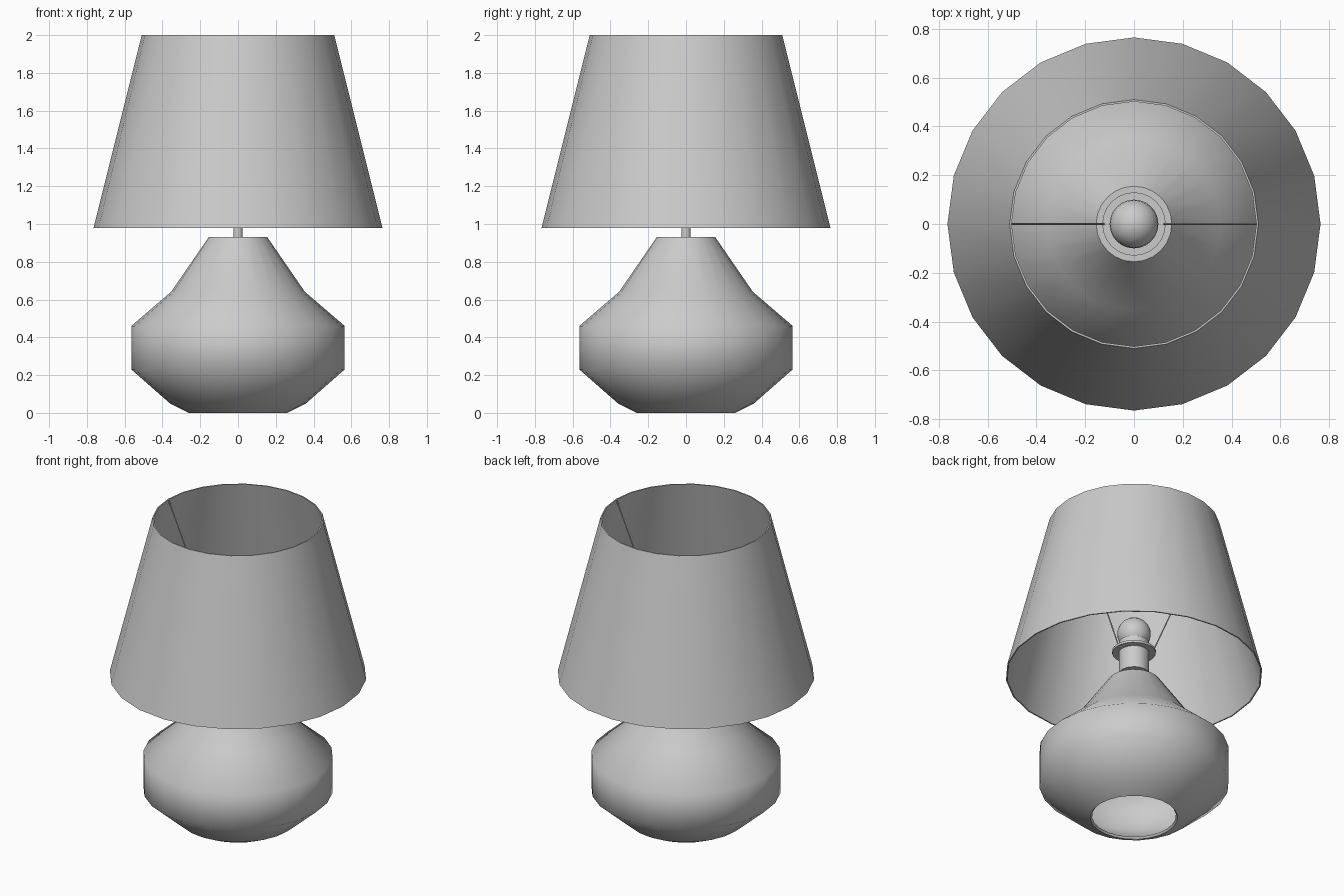
import bpy, bmesh, math
from mathutils import Vector

if "Cube" in bpy.data.objects:
    bpy.data.objects.remove(bpy.data.objects["Cube"])

SIDES = 24


def lathe(name, profile, sides=SIDES, closed=False, angle=40):
    """Spin (radius, z) points around the z axis; radius 0 becomes a pole."""
    bm = bmesh.new()
    rings = []
    for r, z in profile:
        if r == 0:
            rings.append([bm.verts.new((0, 0, z))] * sides)
        else:
            rings.append([bm.verts.new((r * math.cos(2 * math.pi * i / sides),
                                        r * math.sin(2 * math.pi * i / sides), z))
                          for i in range(sides)])
    pairs = list(zip(rings, rings[1:]))
    if closed:
        pairs.append((rings[-1], rings[0]))
    for a, b in pairs:
        for i in range(sides):
            j = (i + 1) % sides
            corners = list(dict.fromkeys((a[i], a[j], b[j], b[i])))
            if len(corners) > 2:  # nothing to fill between two poles
                bm.faces.new(corners)
    bmesh.ops.recalc_face_normals(bm, faces=bm.faces)
    return finish(name, bm, angle)


def finish(name, bm, angle=40):
    mesh = bpy.data.meshes.new(name)
    bm.to_mesh(mesh)
    bm.free()
    obj = bpy.data.objects.new(name, mesh)
    bpy.context.collection.objects.link(obj)
    bpy.ops.object.select_all(action='DESELECT')
    obj.select_set(True)
    bpy.context.view_layer.objects.active = obj
    bpy.ops.object.shade_smooth_by_angle(angle=math.radians(angle))
    return obj


def wire(name, start, end, radius=0.004):
    start, end = Vector(start), Vector(end)
    axis = end - start
    bm = bmesh.new()
    bmesh.ops.create_cone(bm, cap_ends=True, segments=6, radius1=radius,
                          radius2=radius, depth=axis.length)
    obj = finish(name, bm)
    obj.location = (start + end) / 2
    obj.rotation_euler = axis.to_track_quat('Z', 'Y').to_euler()
    return obj


# Hollow vase-like base, open underneath, capped on top
lathe("base", [
    (0.26, 0.0), (0.36, 0.05), (0.565, 0.23), (0.565, 0.46), (0.355, 0.64),
    (0.155, 0.93), (0, 0.93), (0, 0.915), (0.145, 0.915), (0.343, 0.63),
    (0.55, 0.453), (0.55, 0.237), (0.352, 0.062), (0.25, 0.012)],
    closed=True, angle=50)

# Thin conical shade with inner wall
lathe("shade", [(0.765, 0.98), (0.51, 2.0), (0.502, 2.0), (0.757, 0.98)], closed=True)

# Rod between base and socket
lathe("rod", [(0, 0.92), (0.025, 0.92), (0.025, 1.0), (0, 1.0)], sides=16)

# Bulb socket and the collar that carries the shade wires
lathe("socket", [(0, 0.985), (0.09, 0.985), (0.09, 1.2), (0, 1.2)])
lathe("collar", [(0.085, 1.13), (0.13, 1.13), (0.13, 1.145), (0.085, 1.145)], closed=True)

# Round bulb
bulb = [(0.1 * math.sin(math.pi * k / 12), 1.26 - 0.1 * math.cos(math.pi * k / 12))
        for k in range(1, 12)]
lathe("bulb", [(0, 1.16)] + bulb + [(0, 1.36)])

# Two slanted wires from collar to the top of the shade
for label, s in (("left", -1), ("right", 1)):
    wire("shade_wire_" + label, (s * 0.122, 0, 1.14), (s * 0.503, 0, 1.99))
